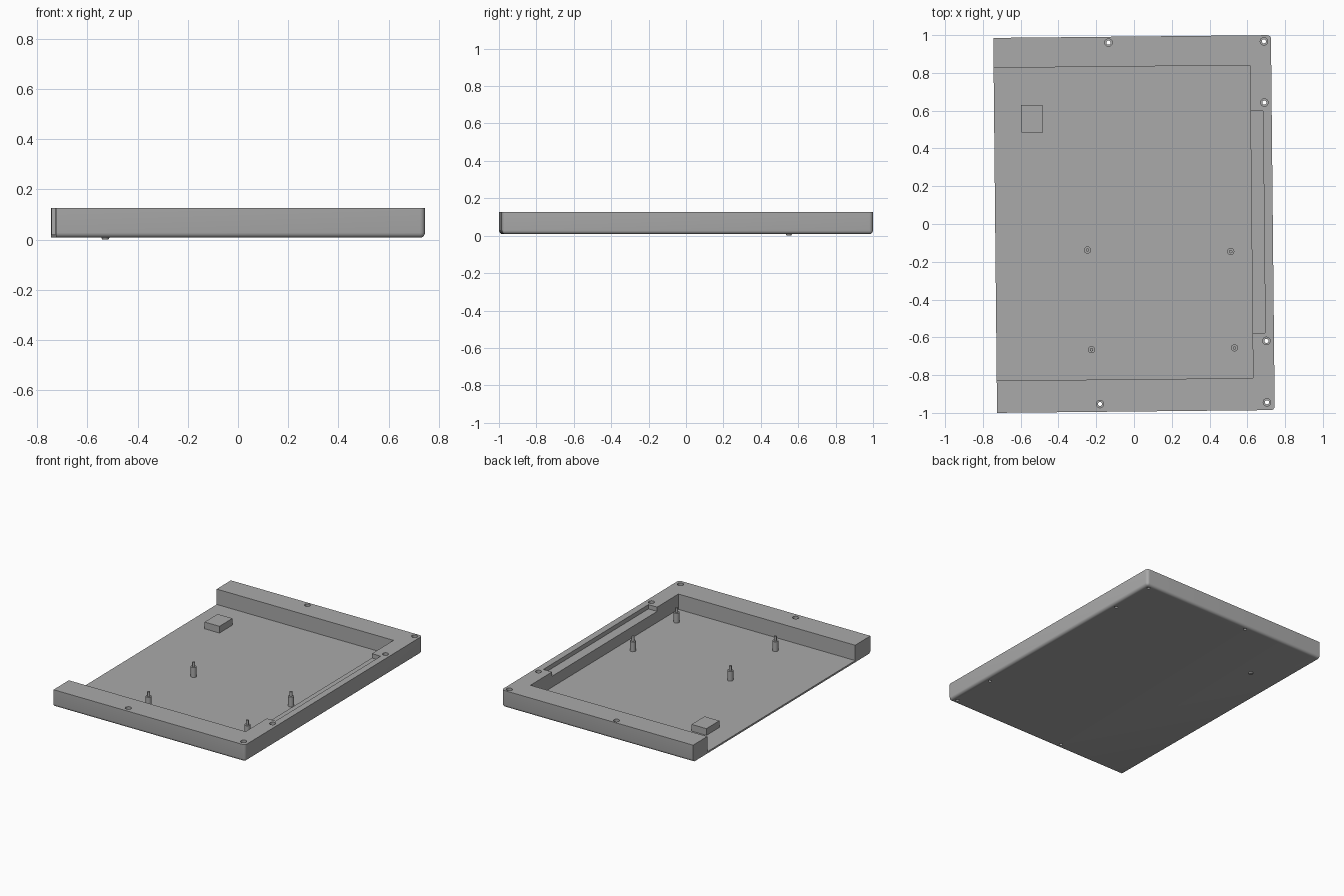
import bpy, bmesh, math
from mathutils import Matrix, Vector

if "Cube" in bpy.data.objects:
    bpy.data.objects.remove(bpy.data.objects["Cube"])

TILT = Matrix.Rotation(0.01, 4, 'Z')      # whole tray sits slightly turned
W, H = 0.735, 0.9925                      # half width, half depth
Z0, FLOOR, TOP = 0.008, 0.02, 0.127

grey = bpy.data.materials.new("plain grey")
grey.diffuse_color = (0.4, 0.4, 0.4, 1)
grey.use_nodes = True
grey.node_tree.nodes["Principled BSDF"].inputs["Base Color"].default_value = grey.diffuse_color


def finish(name, bm):
    me = bpy.data.meshes.new(name)
    bmesh.ops.recalc_face_normals(bm, faces=bm.faces)
    bm.to_mesh(me)
    bm.free()
    me.materials.append(grey)
    ob = bpy.data.objects.new(name, me)
    bpy.context.collection.objects.link(ob)
    return ob


def box_bm(x0, x1, y0, y1, z0, z1):
    bm = bmesh.new()
    m = Matrix.Translation(((x0 + x1) / 2, (y0 + y1) / 2, (z0 + z1) / 2))
    m = m @ Matrix.Diagonal((x1 - x0, y1 - y0, z1 - z0, 1))
    bmesh.ops.create_cube(bm, size=1, matrix=m)
    return bm


def box(name, *dims):
    bm = box_bm(*dims)
    bm.transform(TILT)
    return finish(name, bm)


def lathe(name, x, y, profile, n=24):
    """Closed turned solid from (radius, height) points, bottom to top."""
    bm = bmesh.new()
    rings = [[bm.verts.new((x + r * math.cos(2 * math.pi * i / n),
                            y + r * math.sin(2 * math.pi * i / n), z))
              for i in range(n)] for r, z in profile]
    for a, b in zip(rings, rings[1:]):
        for i in range(n):
            j = (i + 1) % n
            bm.faces.new((a[i], a[j], b[j], b[i]))
    bm.faces.new(rings[0][::-1])
    bm.faces.new(rings[-1])
    return finish(name, bm)


def smooth(ob):
    bpy.ops.object.select_all(action='DESELECT')
    ob.select_set(True)
    bpy.context.view_layer.objects.active = ob
    bpy.ops.object.shade_smooth_by_angle(angle=math.radians(30))


def cut(ob, cutter):
    mod = ob.modifiers.new("cut", 'BOOLEAN')
    mod.operation, mod.solver, mod.object = 'DIFFERENCE', 'EXACT', cutter
    bpy.context.view_layer.objects.active = ob
    bpy.ops.object.modifier_apply(modifier=mod.name)
    bpy.data.objects.remove(cutter)


# tray body: rounded right corners and bottom edges, square open left side
bm = box_bm(-W, W, -H, H, Z0, TOP)
rounded = []
for e in bm.edges:
    mid = (e.verts[0].co + e.verts[1].co) / 2
    upright = abs(e.verts[0].co.z - e.verts[1].co.z) > 0.01
    if (upright and mid.x > 0) or (not upright and mid.z < 0.05 and mid.x > -0.5):
        rounded.append(e)
bmesh.ops.bevel(bm, geom=rounded, offset=0.02, segments=5, profile=0.5, affect='EDGES')
bm.transform(TILT)
tray = finish("tray", bm)

# main recess (open to the left) and shallow ledge slot on the right rim
cut(tray, box("recess_cutter", -1, 0.622, -0.822, 0.834, FLOOR, 0.3))
cut(tray, box("slot_cutter", 0.5, 0.689, -0.584, 0.592, TOP - 0.03, 0.3))

# counterbored screw holes in the rim
for x, y in ((-0.135, 0.96), (0.688, 0.967), (0.69, 0.643),
             (0.701, -0.619), (0.704, -0.944), (-0.18, -0.953)):
    cut(tray, lathe("hole_cutter", x, y,
                    [(0.011, -0.1), (0.011, TOP - 0.03), (0.02, TOP - 0.03), (0.02, 0.2)]))
smooth(tray)

# stepped mounting posts
for x, y in ((-0.246, -0.138), (0.512, -0.146), (-0.225, -0.665), (0.532, -0.656)):
    smooth(lathe("mounting_post", x, y,
                 [(0.019, FLOOR - 0.005), (0.019, 0.088), (0.009, 0.088), (0.009, 0.12)]))

# raised block on the floor, with a small peg beneath
box("raised_block", -0.592, -0.478, 0.49, 0.635, FLOOR - 0.004, 0.067)
smooth(lathe("underside_peg", -0.528, 0.55, [(0.012, 0.0), (0.018, Z0 + 0.004)]))
